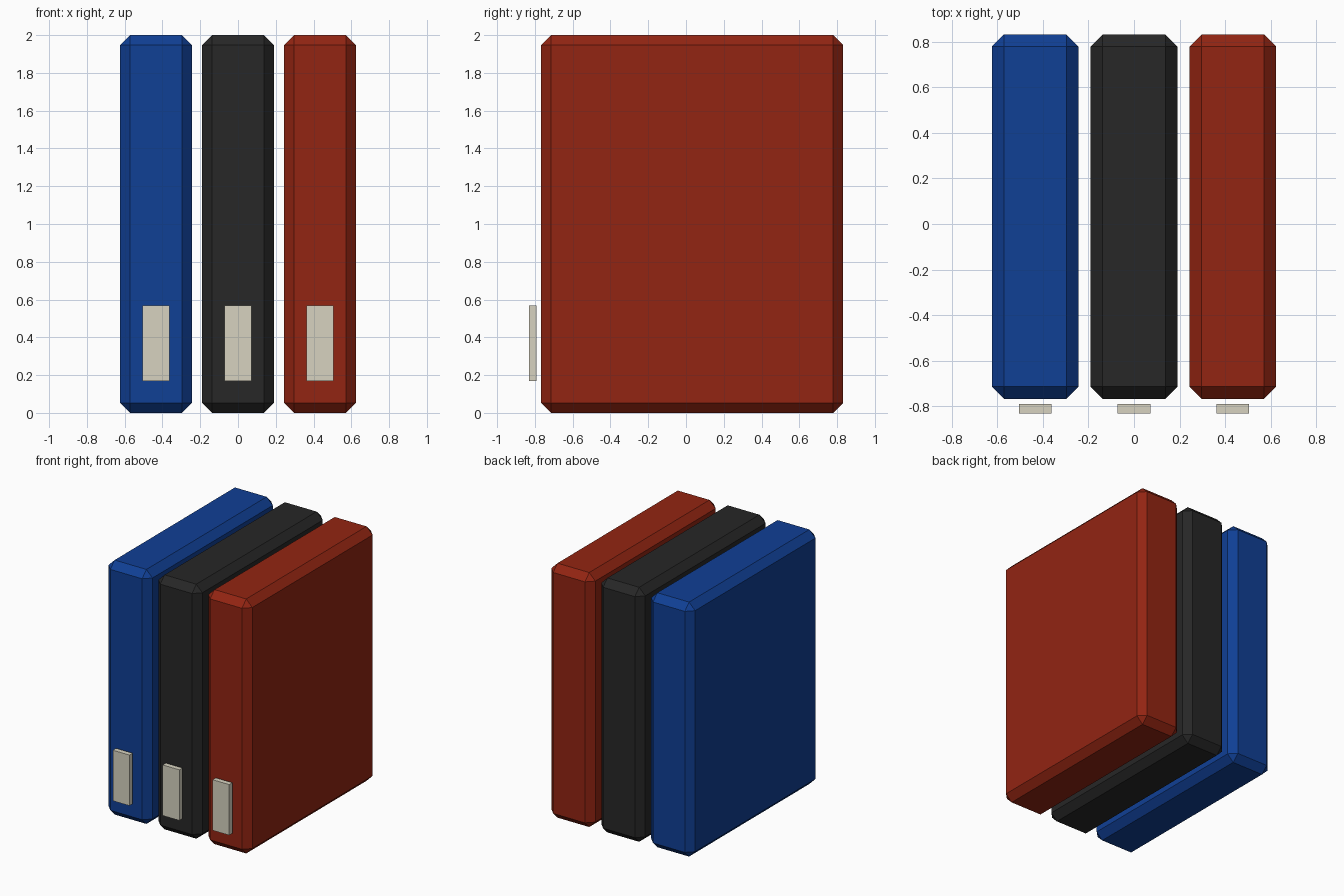
import bpy
import bmesh
from mathutils import Matrix

if "Cube" in bpy.data.objects:
    bpy.data.objects.remove(bpy.data.objects["Cube"])


def material(name, rgb):
    m = bpy.data.materials.new(name)
    m.diffuse_color = (*rgb, 1.0)
    m.use_nodes = True
    m.node_tree.nodes["Principled BSDF"].inputs["Base Color"].default_value = m.diffuse_color
    return m


def box(name, lo, hi, mat, chamfer=0.0):
    """Axis-aligned box with optional single-step chamfer on every edge."""
    size = [b - a for a, b in zip(lo, hi)]
    mid = [(a + b) / 2 for a, b in zip(lo, hi)]
    bm = bmesh.new()
    bmesh.ops.create_cube(bm, size=1.0, matrix=Matrix.Diagonal((*size, 1.0)))
    if chamfer:
        bmesh.ops.bevel(bm, geom=bm.edges[:], offset=chamfer, segments=1,
                        affect='EDGES', profile=0.5)
    mesh = bpy.data.meshes.new(name)
    bm.to_mesh(mesh)
    bm.free()
    mesh.materials.append(mat)
    obj = bpy.data.objects.new(name, mesh)
    obj.location = mid
    bpy.context.collection.objects.link(obj)
    return obj


label_mat = material("label cream", (0.68, 0.65, 0.53))
binders = [
    ("blue", (0.005, 0.05, 0.30)),
    ("black", (0.02, 0.02, 0.02)),
    ("red", (0.29, 0.018, 0.006)),
]

PITCH = 0.434
HALF_W = 0.191

for i, (colour, rgb) in enumerate(binders):
    x = (i - 1) * PITCH
    # Chamfered binder body
    box(f"{colour}_binder", (x - HALF_W, -0.768, 0.0), (x + HALF_W, 0.832, 2.0),
        material(f"binder {colour}", rgb), chamfer=0.053)
    # Spine label standing just in front of the body
    box(f"{colour}_spine_label", (x - 0.072, -0.832, 0.17),
        (x + 0.072, -0.792, 0.568), label_mat)
